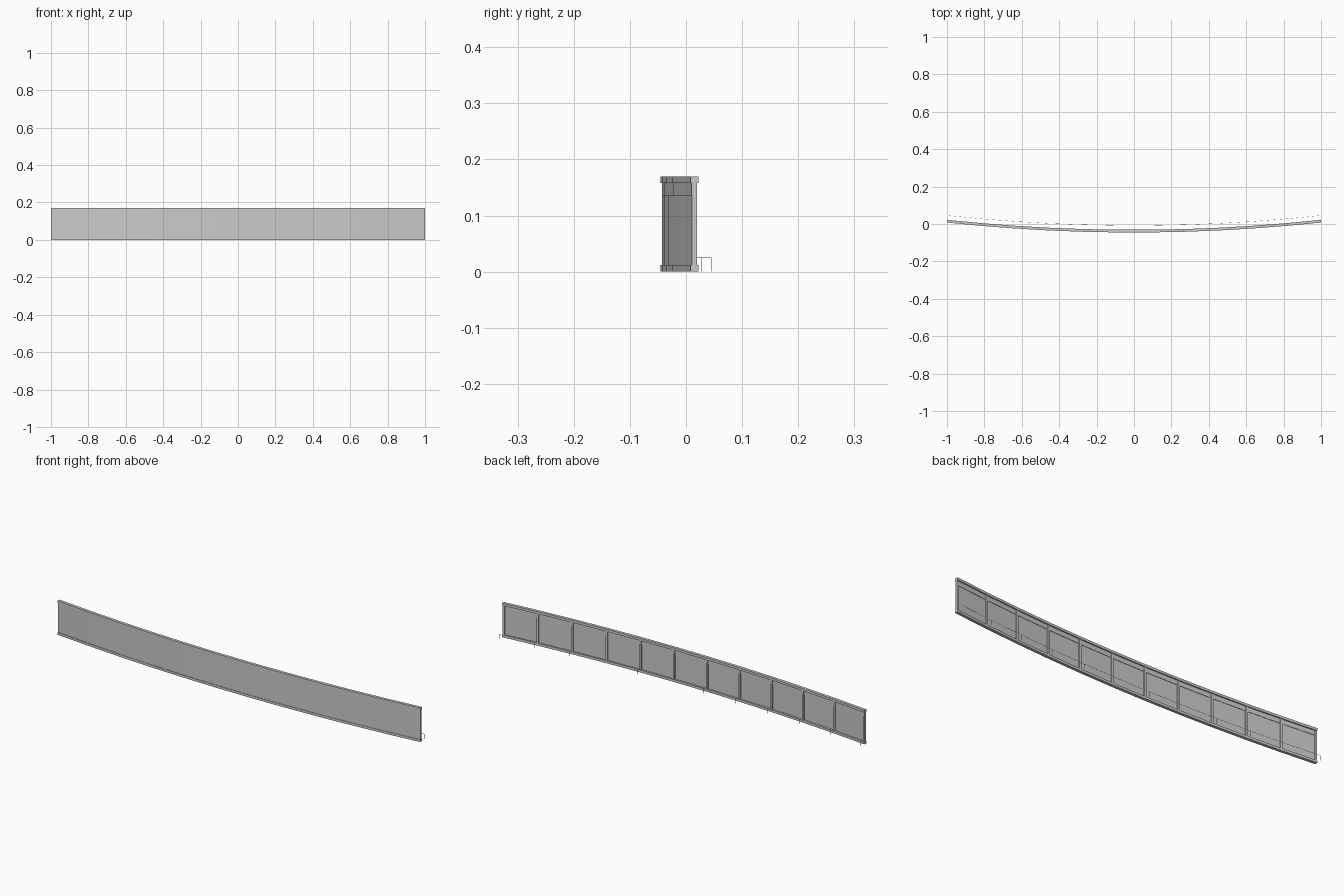
import bpy, bmesh, math

if "Cube" in bpy.data.objects:
    bpy.data.objects.remove(bpy.data.objects["Cube"])

R = 9.39            # radius of the bowed front edge
N = 11              # flat bays along the barrier
Y0 = -0.0455        # foremost point of the bow
HALF = math.asin(1.0 / R)


def point(i, depth, z):
    """Point at station i (0..N), set back from the front edge by depth."""
    a = -HALF + 2 * HALF * i / N
    r = R - depth
    return (r * math.sin(a), Y0 + R - r * math.cos(a), z)


def make_object(name, bm):
    bmesh.ops.recalc_face_normals(bm, faces=bm.faces)
    me = bpy.data.meshes.new(name)
    bm.to_mesh(me)
    bm.free()
    ob = bpy.data.objects.new(name, me)
    bpy.context.collection.objects.link(ob)
    return ob


def sweep(name, profile, spans):
    """Sweep a closed (depth, z) profile along each list of stations."""
    bm = bmesh.new()
    for stations in spans:
        rings = [[bm.verts.new(point(s, d, z)) for d, z in profile] for s in stations]
        n = len(profile)
        for a, b in zip(rings, rings[1:]):
            for k in range(n):
                bm.faces.new((a[k], a[(k + 1) % n], b[(k + 1) % n], b[k]))
        bm.faces.new(rings[0])
        bm.faces.new(rings[-1])
    return make_object(name, bm)


def rect(d0, d1, z0, z1):
    return [(d0, z0), (d1, z0), (d1, z1), (d0, z1)]


full = [list(range(N + 1))]


def at_stations(half_width):
    """Short spans centred on every station, kept inside both ends."""
    w = half_width * N / 2
    return [(max(0, i - w), min(N, i + w)) if 0 < i < N else
            ((0, 2 * w) if i == 0 else (N - 2 * w, N)) for i in range(N + 1)]


# Top and bottom rails
sweep("top_rail", rect(0, 0.0145, 0.158, 0.17), full)
sweep("bottom_rail", rect(0, 0.0145, 0.0, 0.012), full)

# Front skin in two strips with a seam near the top
sweep("lower_panel", rect(0.0025, 0.0065, 0.012, 0.136), full)
sweep("upper_panel", rect(0.002, 0.0085, 0.136, 0.158), full)

# Upright ribs on the back, one at each bay joint
sweep("back_ribs", rect(0.005, 0.012, 0.012, 0.158), at_stations(0.005))

# Low thin wire behind the barrier on little pegs
sweep("low_wire", rect(0.0372, 0.038, 0.0245, 0.0255), full)
sweep("wire_pegs", rect(0.0372, 0.038, 0.0, 0.0255), at_stations(0.0005))
